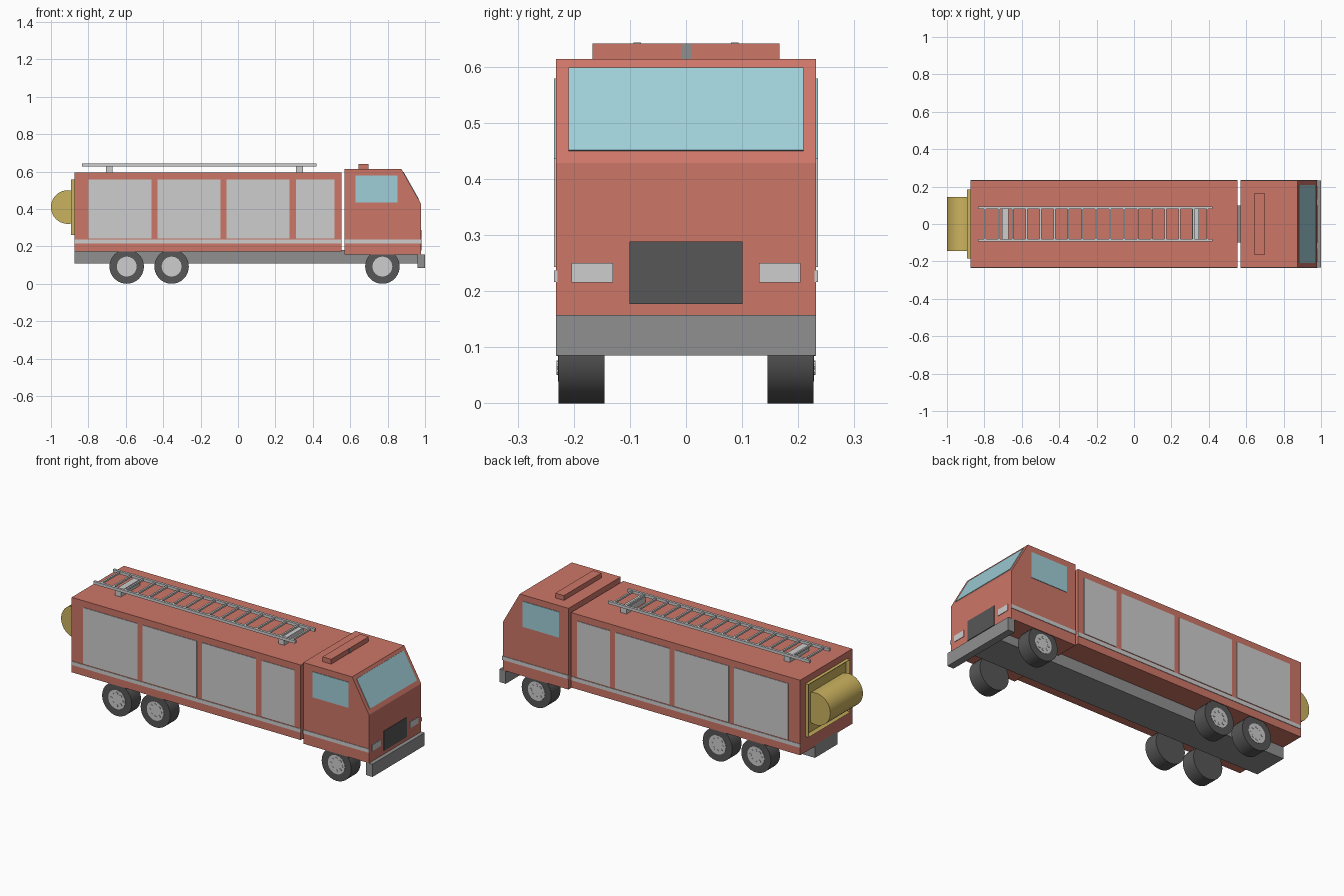
import bpy
import bmesh
from math import pi, sin, cos, atan2
from mathutils import Matrix, Vector

if "Cube" in bpy.data.objects:
    bpy.data.objects.remove(bpy.data.objects["Cube"])


def material(name, r, g, b):
    m = bpy.data.materials.new(name)
    m.use_nodes = True
    m.diffuse_color = (r, g, b, 1)
    m.node_tree.nodes["Principled BSDF"].inputs["Base Color"].default_value = (r, g, b, 1)
    return m


RED = material("red paint", 0.61, 0.18, 0.135)
LIGHT = material("light metal", 0.61, 0.61, 0.61)
GREY = material("chassis grey", 0.28, 0.28, 0.28)
DARK = material("dark rubber", 0.095, 0.095, 0.095)
GOLD = material("brass yellow", 0.60, 0.45, 0.115)
GLASS = material("window glass", 0.35, 0.62, 0.68)


def finish(name, bm, mat, smooth=False):
    bmesh.ops.recalc_face_normals(bm, faces=bm.faces[:])
    me = bpy.data.meshes.new(name)
    bm.to_mesh(me)
    bm.free()
    me.materials.append(mat)
    ob = bpy.data.objects.new(name, me)
    bpy.context.collection.objects.link(ob)
    if smooth:
        bpy.ops.object.select_all(action="DESELECT")
        ob.select_set(True)
        bpy.context.view_layer.objects.active = ob
        bpy.ops.object.shade_smooth_by_angle()
    return ob


def add_box(bm, x, y, z):
    """Box between (min, max) pairs on each axis."""
    centre = Vector([sum(p) / 2 for p in (x, y, z)])
    size = [p[1] - p[0] for p in (x, y, z)]
    m = Matrix.Translation(centre) @ Matrix.Diagonal((*size, 1))
    return bmesh.ops.create_cube(bm, size=1, matrix=m)["verts"]


def box(name, mat, x, y, z):
    bm = bmesh.new()
    add_box(bm, x, y, z)
    return finish(name, bm, mat)


def add_cylinder(bm, x, y, z, r, sides):
    """Cylinder along y between the two y values."""
    m = Matrix.Translation((x, sum(y) / 2, z)) @ Matrix.Rotation(pi / 2, 4, "X")
    bmesh.ops.create_cone(bm, cap_ends=True, segments=sides, radius1=r, radius2=r,
                          depth=abs(y[1] - y[0]), matrix=m)


W = 0.232           # half width of the bodywork
PLATE = 0.003       # thickness of flat fittings
SIDES = (("right", -1), ("left", 1))


def side_plate(name, mat, x, z):
    for label, s in SIDES:
        box(f"{label}_{name}", mat, x, sorted((s * (W - PLATE), s * (W + PLATE))), z)


# Chassis, rear body and bumper
box("chassis", GREY, (-0.873, 0.965), (-0.1, 0.1), (0.108, 0.18))
box("rear_body", RED, (-0.873, 0.553), (-W, W), (0.173, 0.595))
box("front_bumper", GREY, (0.96, 1.0), (-W, W), (0.085, 0.157))

# Cab: side profile extruded across the width
bm = bmesh.new()
profile = [(0.569, 0.157), (0.978, 0.157), (0.978, 0.428), (0.873, 0.614), (0.569, 0.614)]
face = bm.faces.new([bm.verts.new((x, -W, z)) for x, z in profile])
side = bmesh.ops.extrude_face_region(bm, geom=[face])["geom"]
bmesh.ops.translate(bm, vec=(0, 2 * W, 0),
                    verts=[v for v in side if isinstance(v, bmesh.types.BMVert)])
finish("cab", bm, RED)

# Windscreen lying on the sloped face
low, high = Vector((0.978, 0, 0.428)), Vector((0.873, 0, 0.614))
slope = high - low
windscreen = box("windscreen", GLASS, (-0.5 * 0.79 * slope.length, 0.5 * 0.79 * slope.length),
                 (-0.209, 0.209), (-PLATE, PLATE))
windscreen.matrix_world = (Matrix.Translation(low + slope * 0.513)
                           @ Matrix.Rotation(-atan2(slope.z, slope.x), 4, "Y"))

# Cab fittings
side_plate("cab_window", GLASS, (0.627, 0.852), (0.435, 0.579))
box("grille", DARK, (0.976, 0.981), (-0.101, 0.101), (0.177, 0.288))
for label, s in SIDES:
    box(f"{label}_headlight", LIGHT, (0.976, 0.981), sorted((s * 0.13, s * 0.204)), (0.215, 0.25))
box("roof_light_bar", RED, (0.643, 0.697), (-0.167, 0.167), (0.612, 0.641))
box("light_bar_divider", GREY, (0.695, 0.699), (-0.009, 0.009), (0.614, 0.640))

# Side shutters and stripes
for i, x in enumerate([(-0.8, -0.462), (-0.43, -0.093), (-0.061, 0.276), (0.31, 0.515)]):
    side_plate(f"shutter_{i + 1}", LIGHT, x, (0.243, 0.558))
side_plate("body_stripe", LIGHT, (-0.873, 0.553), (0.216, 0.237))
side_plate("cab_stripe", LIGHT, (0.569, 0.98), (0.216, 0.237))

# Wheels: tyre, rim and a ring of bolts
R = 0.092
for axle, x in (("front", 0.772), ("middle", -0.355), ("rear", -0.595)):
    for label, s in SIDES:
        bm = bmesh.new()
        add_cylinder(bm, x, (s * 0.145, s * 0.227), R, R, 40)
        finish(f"{axle}_{label}_tyre", bm, DARK, True)
        bm = bmesh.new()
        add_cylinder(bm, x, (s * 0.2, s * 0.2285), R, 0.053, 32)
        finish(f"{axle}_{label}_rim", bm, LIGHT, True)
        bm = bmesh.new()
        for k in range(8):
            a = k * pi / 4
            add_cylinder(bm, x + 0.034 * cos(a), (s * 0.22, s * 0.2305), R + 0.034 * sin(a), 0.008, 10)
        finish(f"{axle}_{label}_bolts", bm, LIGHT)

# Rear hose housing with a recessed back, and the hose reel
bm = bmesh.new()
add_box(bm, (-0.892, -0.87), (-0.185, 0.185), (0.26, 0.558))
back = [min(bm.faces, key=lambda f: f.calc_center_median().x)]
bmesh.ops.inset_region(bm, faces=back, thickness=0.018)
bmesh.ops.translate(bm, verts=back[0].verts[:], vec=(0.015, 0, 0))
finish("hose_housing", bm, GOLD)
bm = bmesh.new()
add_cylinder(bm, -0.91, (-0.145, 0.145), 0.41, 0.09, 40)
finish("hose_reel", bm, GOLD, True)

# Roof ladder with rails, rungs and mounts
bm = bmesh.new()
for s in (-1, 1):
    add_box(bm, (-0.835, 0.42), sorted((s * 0.08, s * 0.094)), (0.627, 0.643))
for i in range(17):
    x = -0.797 + i * 0.0743
    add_box(bm, (x - 0.005, x + 0.005), (-0.082, 0.082), (0.630, 0.640))
finish("ladder", bm, LIGHT)
for label, x in (("rear", -0.688), ("front", 0.329)):
    box(f"{label}_ladder_mount", LIGHT, (x - 0.018, x + 0.018), (-0.085, 0.085), (0.593, 0.629))
